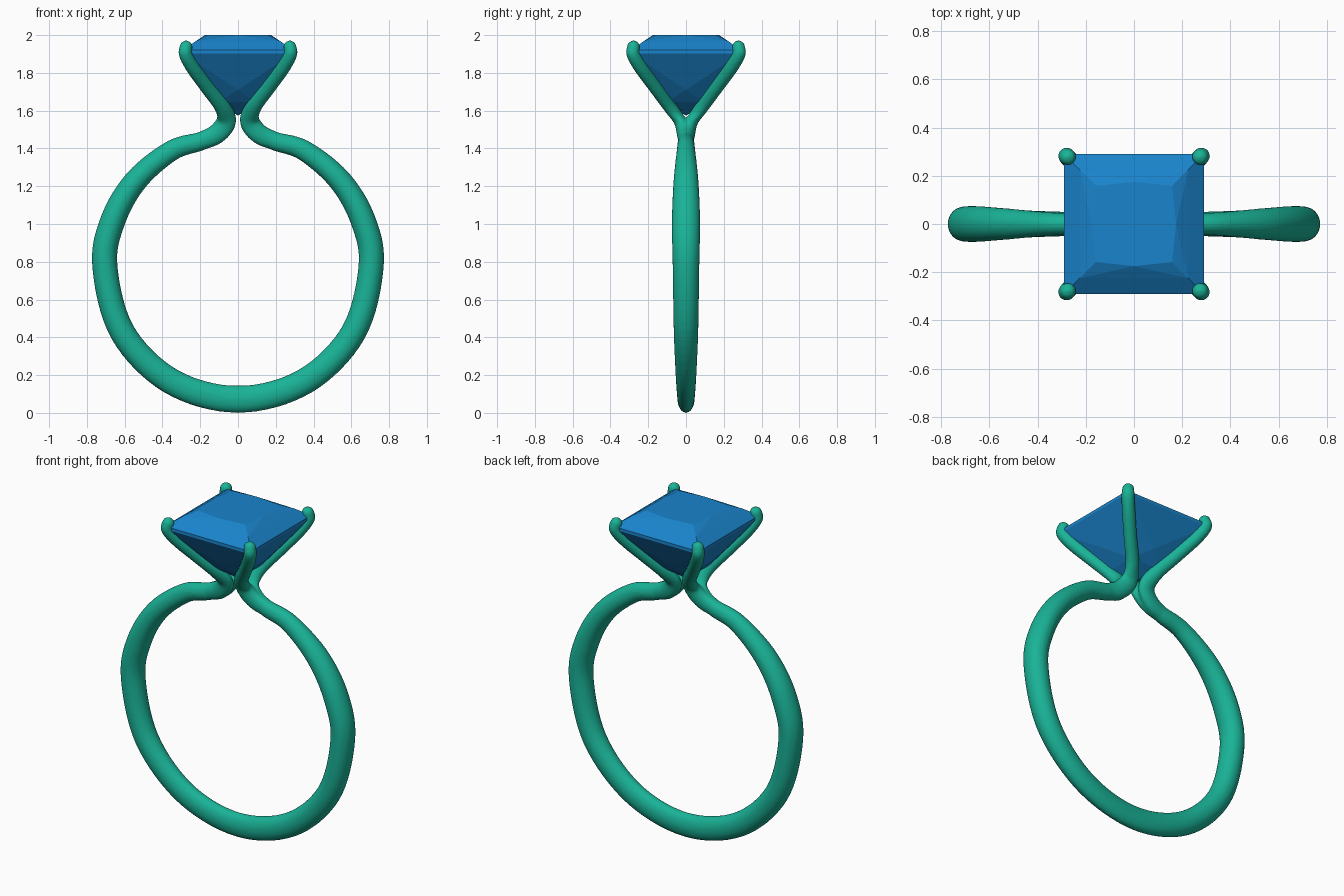
import bpy, bmesh
from math import sin, cos, pi, radians
from mathutils import Vector, Matrix

if "Cube" in bpy.data.objects:
    bpy.data.objects.remove(bpy.data.objects["Cube"])


def material(name, color):
    mat = bpy.data.materials.new(name)
    mat.diffuse_color = color
    mat.use_nodes = True
    mat.node_tree.nodes["Principled BSDF"].inputs["Base Color"].default_value = mat.diffuse_color
    return mat


def finish(bm, name, mat):
    bmesh.ops.recalc_face_normals(bm, faces=bm.faces)
    mesh = bpy.data.meshes.new(name)
    bm.to_mesh(mesh)
    bm.free()
    mesh.materials.append(mat)
    obj = bpy.data.objects.new(name, mesh)
    bpy.context.collection.objects.link(obj)
    return obj


def spline(keys, steps=8):
    """Catmull-Rom through keys of (x, y, z, half thickness, half width)."""
    k = [Vector(p) for p in keys]
    k = [2 * k[0] - k[1]] + k + [2 * k[-1] - k[-2]]
    out = []
    for i in range(1, len(k) - 2):
        a, b, c, d = k[i - 1:i + 3]
        for s in range(steps):
            t = s / steps
            out.append(0.5 * (2 * b + (c - a) * t + (2 * a - 5 * b + 4 * c - d) * t**2
                              + (3 * b - a - 3 * c + d) * t**3))
    return out + [k[-2]]


def sweep(bm, keys, sides=24):
    """Oval tube along the spline, closed at both ends."""
    pts = spline(keys)
    pos = [Vector(p[:3]) for p in pts]
    rings = []
    for i, p in enumerate(pts):
        tan = (pos[min(i + 1, len(pos) - 1)] - pos[max(i - 1, 0)]).normalized()
        wide = Vector((0, 1, 0))
        wide = (wide - tan * tan.dot(wide)).normalized()
        thick = wide.cross(tan)
        rings.append([bm.verts.new(pos[i] + thick * p[3] * cos(a) + wide * p[4] * sin(a))
                      for a in (2 * pi * j / sides for j in range(sides))])
    for r, s in zip(rings, rings[1:]):
        for j in range(sides):
            n = (j + 1) % sides
            bm.faces.new((r[j], r[n], s[n], s[j]))
    bm.faces.new(rings[0][::-1])
    bm.faces.new(rings[-1])


teal = material("ring_metal", (0.01, 0.45, 0.31, 1))
blue = material("gem_blue", (0.01, 0.23, 0.6, 1))

# Band: tapered arc round the finger, bending in towards the setting
R, CZ = 0.705, 0.777
arc = [(-90, .072, .045), (-60, .070, .053), (-30, .068, .065), (0, .067, .071),
       (20, .067, .075), (40, .062, .066), (60, .055, .049)]
half = [(R * cos(radians(d)), 0, CZ + R * sin(radians(d)), a, b) for d, a, b in arc]
half += [(0.2, 0, 1.437, .050, .043), (0.12, 0, 1.472, .046, .036)]
bm = bmesh.new()
sweep(bm, [(-p[0],) + p[1:] for p in reversed(half[1:])] + half)

# Four prongs: forked from the band ends, each with a rounded tip
prong = [(.21, 0, 1.434, .047, .040), (.115, .012, 1.475, .053, .036),
         (.062, .032, 1.545, .053, .033), (.083, .085, 1.620, .043, .035),
         (.163, .163, 1.725, .039, .036), (.240, .240, 1.830, .038, .037),
         (.278, .280, 1.900, .036, .036), (.275, .278, 1.937, .034, .034)]
for sx in (-1, 1):
    for sy in (-1, 1):
        keys = [(sx * x, sy * y, z, a, b) for x, y, z, a, b in prong]
        sweep(bm, keys)
        bmesh.ops.create_uvsphere(bm, u_segments=20, v_segments=12, radius=.035,
                                  matrix=Matrix.Translation(keys[-1][:3]))
ring = finish(bm, "ring_band_and_prongs", teal)

# Fuse band and prongs into one softly blended surface
fuse = ring.modifiers.new("fuse", 'REMESH')
fuse.mode = 'VOXEL'
fuse.voxel_size = 0.009
fuse.use_smooth_shade = True
soft = ring.modifiers.new("soften", 'SMOOTH')
soft.factor = 0.5
soft.iterations = 5

# Gem: square princess cut, hull of its facet corners
bm = bmesh.new()
for half_w, z in ((.158, 2.0), (.225, 1.967), (.29, 1.92), (.29, 1.902), (.10, 1.645)):
    for sx in (-1, 1):
        for sy in (-1, 1):
            bm.verts.new((sx * half_w, sy * half_w, z))
for mid, z in ((.175, 2.0), (.165, 1.71)):
    for x, y in ((mid, 0), (-mid, 0), (0, mid), (0, -mid)):
        bm.verts.new((x, y, z))
bm.verts.new((0, 0, 1.573))
hull = bmesh.ops.convex_hull(bm, input=bm.verts)
inside = [v for v in hull["geom_interior"] if isinstance(v, bmesh.types.BMVert)]
bmesh.ops.delete(bm, geom=inside, context='VERTS')
bmesh.ops.dissolve_limit(bm, angle_limit=radians(0.5), verts=bm.verts, edges=bm.edges)
finish(bm, "square_cut_gem", blue)
